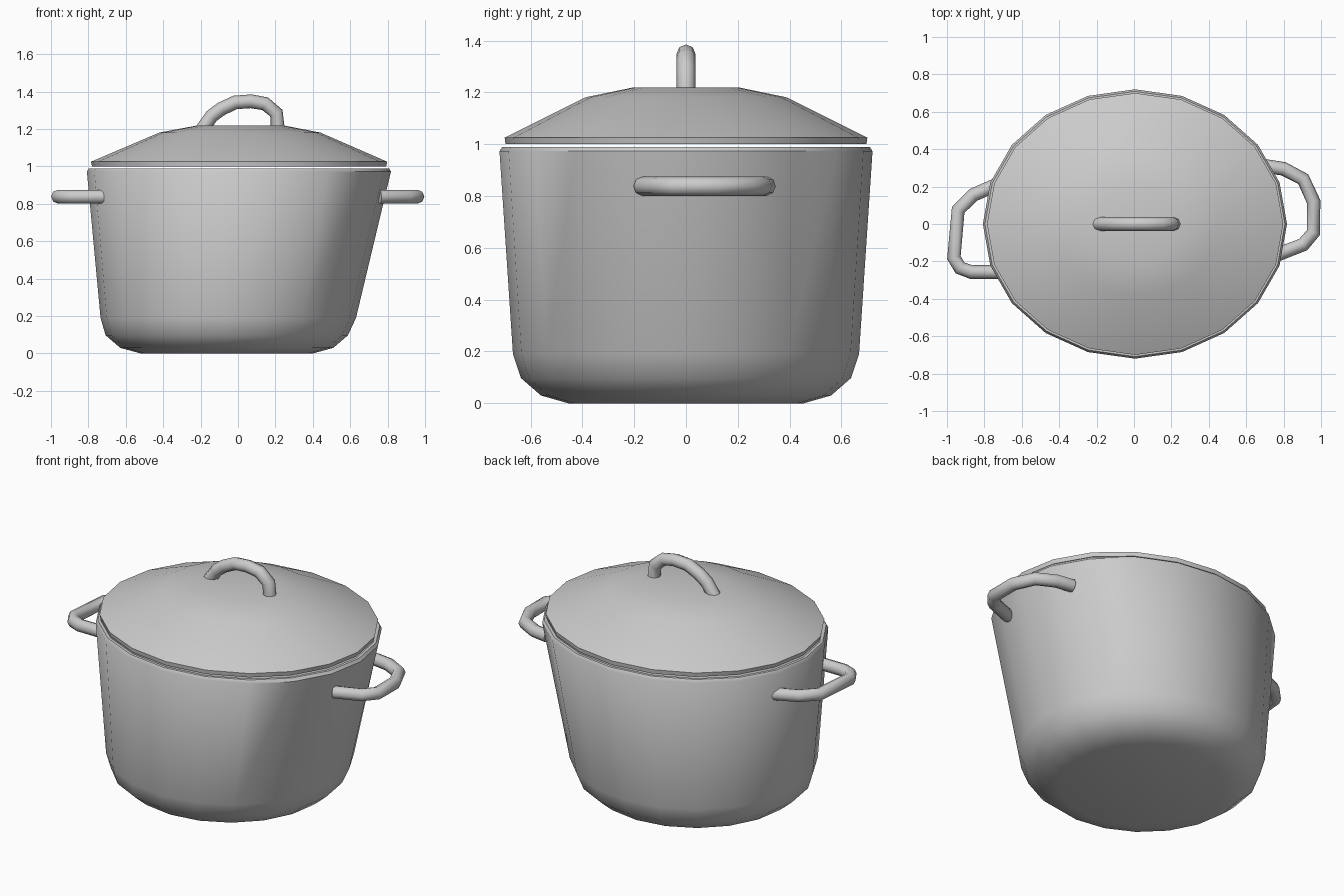
import bpy, bmesh
from math import cos, sin, tau, radians

if "Cube" in bpy.data.objects:
    bpy.data.objects.remove(bpy.data.objects["Cube"])

SIDES = 20


def loft(name, rings):
    """Skin elliptical rings (centre x, radius x, radius y, z), capping both ends."""
    bm = bmesh.new()
    loops = []
    for cx, rx, ry, z in rings:
        loops.append([bm.verts.new((cx + rx * cos(tau * i / SIDES),
                                    ry * sin(tau * i / SIDES), z))
                      for i in range(SIDES)])
    for a, b in zip(loops, loops[1:]):
        for i in range(SIDES):
            j = (i + 1) % SIDES
            bm.faces.new((a[i], a[j], b[j], b[i]))
    bm.faces.new(loops[0])
    bm.faces.new(loops[-1])
    bmesh.ops.recalc_face_normals(bm, faces=bm.faces)
    mesh = bpy.data.meshes.new(name)
    bm.to_mesh(mesh)
    bm.free()
    obj = bpy.data.objects.new(name, mesh)
    bpy.context.collection.objects.link(obj)
    bpy.ops.object.select_all(action='DESELECT')
    obj.select_set(True)
    bpy.context.view_layer.objects.active = obj
    bpy.ops.object.shade_smooth_by_angle(angle=radians(40))
    return obj


def tube(name, points, radius=0.037):
    """Round bar with flat ends following a path."""
    curve = bpy.data.curves.new(name, 'CURVE')
    curve.dimensions = '3D'
    curve.bevel_depth = radius
    curve.bevel_resolution = 2
    curve.use_fill_caps = True
    spline = curve.splines.new('POLY')
    spline.points.add(len(points) - 1)
    for p, co in zip(spline.points, points):
        p.co = (*co, 1)
    spline.use_smooth = True
    obj = bpy.data.objects.new(name, curve)
    bpy.context.collection.objects.link(obj)
    return obj


# Pot: outside from the base up, over the rim, then down the inside
loft("pot_body", [
    (-0.06, 0.46, 0.455, 0.0),
    (-0.06, 0.57, 0.56, 0.03),
    (-0.06, 0.648, 0.637, 0.097),
    (-0.052, 0.683, 0.668, 0.19),
    (0.005, 0.813, 0.72, 0.973),
    (0.005, 0.802, 0.709, 0.99),
    (0.005, 0.785, 0.692, 0.99),
    (-0.052, 0.653, 0.638, 0.19),
    (-0.06, 0.622, 0.611, 0.11),
    (-0.06, 0.55, 0.54, 0.055),
    (-0.06, 0.45, 0.445, 0.025),
])

# Lid: hollow dome resting just above the rim
loft("lid", [
    (0.013, 0.23, 0.205, 1.219),
    (0.01, 0.43, 0.388, 1.181),
    (0.006, 0.792, 0.70, 1.025),
    (0.006, 0.786, 0.697, 1.0),
    (0.006, 0.76, 0.67, 1.0),
    (0.01, 0.42, 0.378, 1.151),
    (0.013, 0.225, 0.20, 1.189),
])

# Lid handle: lopsided arch
tube("lid_handle", [(x, 0, z) for x, z in [
    (-0.19, 1.20), (-0.14, 1.27), (-0.09, 1.307), (-0.015, 1.342), (0.07, 1.348),
    (0.145, 1.335), (0.205, 1.285), (0.213, 1.20)]])

# Side handles: flat loops
Z = 0.838
tube("right_handle", [(x, y, Z) for x, y in [
    (0.70, 0.31), (0.80, 0.295), (0.905, 0.24), (0.96, 0.12),
    (0.96, -0.045), (0.905, -0.11), (0.755, -0.168)]])
tube("left_handle", [(x, y, Z) for x, y in [
    (-0.73, 0.212), (-0.86, 0.155), (-0.94, 0.075), (-0.963, -0.18),
    (-0.93, -0.235), (-0.87, -0.257), (-0.717, -0.257)]])
